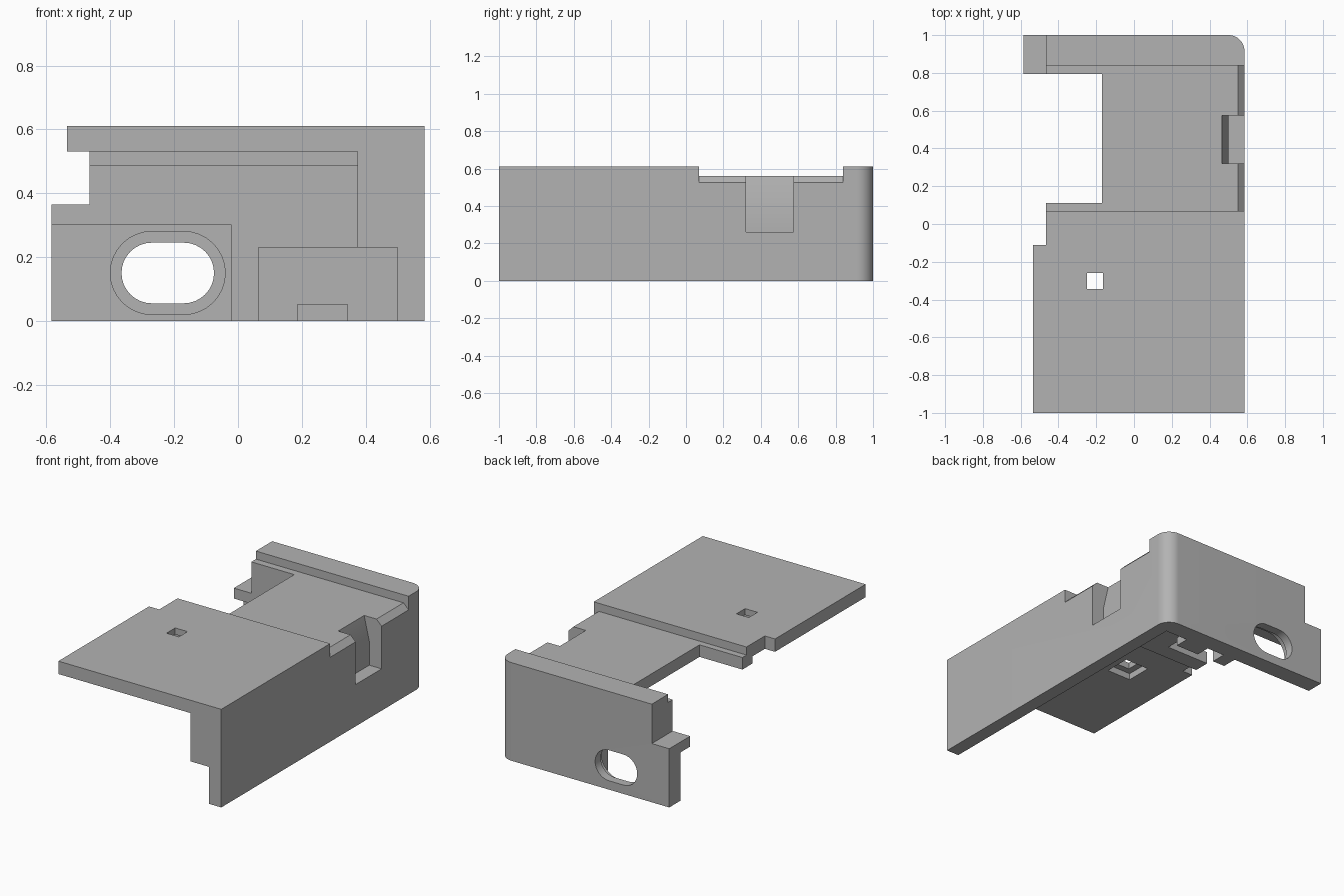
import bpy, bmesh, math
from mathutils import Vector

if "Cube" in bpy.data.objects:
    bpy.data.objects.remove(bpy.data.objects["Cube"])

grey = bpy.data.materials.new("plain grey")
grey.diffuse_color = (0.45, 0.45, 0.45, 1)
grey.use_nodes = True
grey.node_tree.nodes["Principled BSDF"].inputs["Base Color"].default_value = grey.diffuse_color


def prism(name, points, axis, lo, hi):
    """Extrude a 2D outline along an axis: z uses (x, y), y uses (x, z)."""
    def place(a, b, c):
        return (a, b, c) if axis == "z" else (a, c, b)
    bm = bmesh.new()
    face = bm.faces.new([bm.verts.new(place(a, b, lo)) for a, b in points])
    ext = bmesh.ops.extrude_face_region(bm, geom=[face])
    verts = [v for v in ext["geom"] if isinstance(v, bmesh.types.BMVert)]
    bmesh.ops.translate(bm, verts=verts, vec=Vector(place(0, 0, hi - lo)))
    bmesh.ops.recalc_face_normals(bm, faces=bm.faces)
    mesh = bpy.data.meshes.new(name)
    bm.to_mesh(mesh)
    bm.free()
    mesh.materials.append(grey)
    ob = bpy.data.objects.new(name, mesh)
    bpy.context.collection.objects.link(ob)
    return ob


def box(name, x0, x1, y0, y1, z0, z1):
    return prism(name, [(x0, y0), (x1, y0), (x1, y1), (x0, y1)], "z", z0, z1)


def arc(cx, cy, r, a0, a1, n=16):
    return [(cx + r * math.cos(math.radians(a0 + (a1 - a0) * i / n)),
             cy + r * math.sin(math.radians(a0 + (a1 - a0) * i / n)))
            for i in range(n + 1)]


def stadium(cx, cz, half, r):
    return (arc(cx + half, cz, r, -90, 90) + arc(cx - half, cz, r, 90, 270))


def combine(target, other, operation):
    mod = target.modifiers.new("combine", "BOOLEAN")
    mod.operation = operation
    mod.solver = "EXACT"
    mod.object = other
    other.hide_render = True
    deps = bpy.context.evaluated_depsgraph_get()
    mesh = bpy.data.meshes.new_from_object(target.evaluated_get(deps))
    target.modifiers.clear()
    target.data = mesh
    bpy.data.objects.remove(other)


# Solid block with the stepped left edge and one rounded back corner
R = 0.085
outline = [(-0.585, 1), (-0.585, 0.4), (-0.465, 0.4), (-0.465, -0.11),
           (-0.535, -0.11), (-0.535, -1), (0.585, -1)]
outline += arc(0.585 - R, 1 - R, R, 0, 90)
body = prism("corner_housing", outline, "z", 0, 0.61)

cutters = [
    # hollow underside, higher below the front plate
    box("main_hollow", -1, 0.375, -2, 0.795, -1, 0.485),
    box("front_hollow", -1, 0.375, -2, 0.01, -1, 0.53),
    # thinner lower parts of the side and back walls
    box("lower_right_recess", 0.065, 0.5, -2, 0.89, -1, 0.23),
    box("lower_left_recess", -1, -0.02, -2, 0.89, -1, 0.30),
    # opening on the left and the cut-back end of the back wall
    box("left_opening", -1, -0.17, 0.11, 0.795, -1, 2),
    box("wall_end_step", -1, -0.465, 0.5, 2, 0.365, 2),
    # shallow channel across the top
    box("top_channel", -1, 1, 0.07, 0.84, 0.56, 2),
    # square hole with a wider pocket below
    box("square_hole", -0.25, -0.165, -0.345, -0.26, 0.1, 2),
    box("square_pocket", -0.29, -0.125, -0.385, -0.22, 0.1, 0.57),
    # chamfer along the channel's outer edge
    prism("edge_chamfer", [(0.55, 0.56), (0.7, 0.41), (0.7, 0.7), (0.55, 0.7)],
          "y", 0.07, 0.84),
    # side notch with a sloped upper wall
    prism("side_notch", [(0.5, 0.26), (0.7, 0.26), (0.7, 0.7), (0.465, 0.7),
                         (0.465, 0.56), (0.5, 0.41)], "y", 0.32, 0.575),
    # slotted hole in the back wall with a wider inner step
    prism("slot", stadium(-0.22, 0.15, 0.05, 0.095), "y", 0.5, 1.5),
    prism("slot_step", stadium(-0.22, 0.15, 0.05, 0.13), "y", 0.5, 0.945),
]
for c in cutters:
    combine(body, c, "DIFFERENCE")

# Small tab at the foot of the back wall
combine(body, box("foot_tab", 0.185, 0.345, 0.80, 0.92, 0, 0.052), "UNION")

bpy.context.view_layer.objects.active = body
body.select_set(True)
bpy.ops.object.shade_smooth_by_angle(angle=math.radians(30))
